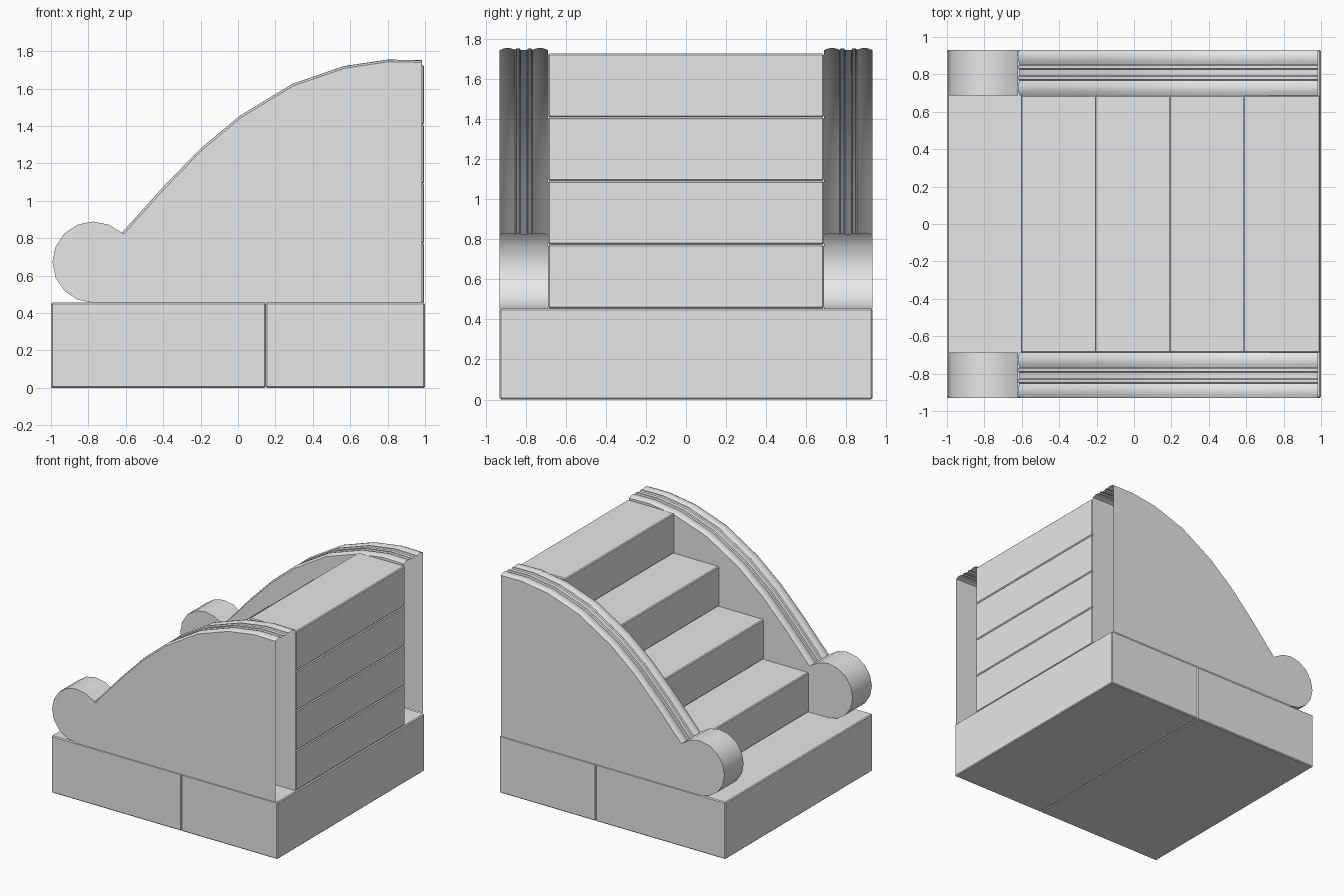
import bpy, bmesh, math
from mathutils import Vector

if "Cube" in bpy.data.objects:
    bpy.data.objects.remove(bpy.data.objects["Cube"], do_unlink=True)

GREY = (0.8, 0.8, 0.8, 1)
stone = bpy.data.materials.new("grey_stone")
stone.use_nodes = True
stone.diffuse_color = GREY
stone.node_tree.nodes["Principled BSDF"].inputs["Base Color"].default_value = GREY


def finish(name, bm):
    mesh = bpy.data.meshes.new(name)
    bm.to_mesh(mesh)
    bm.free()
    mesh.materials.append(stone)
    obj = bpy.data.objects.new(name, mesh)
    bpy.context.collection.objects.link(obj)
    return obj


def block(name, low, high):
    """Box between two corners, with slightly chamfered edges."""
    bm = bmesh.new()
    bmesh.ops.create_cube(bm, size=1)
    low, high = Vector(low), Vector(high)
    for v in bm.verts:
        v.co = (low + high) / 2 + v.co * (high - low)
    obj = finish(name, bm)
    bevel = obj.modifiers.new("chamfer", "BEVEL")
    bevel.width = 0.007
    bevel.segments = 1
    return obj


# Base blocks
BASE = 0.455
block("lower_base", (-1, -0.93, 0), (0.148, 0.93, BASE))
block("upper_base", (0.148, -0.93, 0), (1, 0.93, BASE))

# Stacked steps, each one shorter than the one below
RISE, RUN = 0.318, 0.396
for i in range(4):
    block(f"step_{i + 1}", (-0.605 + RUN * i, -0.688, BASE + RISE * i),
          (0.995, 0.688, BASE + RISE * (i + 1)))

# Side wall outline: curved rail, then the round scroll at its foot
ARCH = [Vector(p) for p in ((0.985, 1.752), (0.80, 1.755), (0.565, 1.72), (0.29, 1.625),
                            (0.01, 1.455), (-0.2, 1.28), (-0.4, 1.075), (-0.62, 0.83))]
CENTRE, RADIUS = Vector((-0.775, 0.672)), 0.217
SCROLL = [ARCH[-1]] + [CENTRE + RADIUS * Vector((math.cos(a), math.sin(a)))
                       for a in (math.radians(67.5 + 22.5 * k) for k in range(10))]

# Moulding across the rail: distance from the inner face, and depth below the crest
HALF = [(0, 0.012), (0.02, 0.003), (0.04, 0), (0.06, 0.003), (0.078, 0.01),
        (0.084, 0.002), (0.1, 0.002), (0.106, 0.01)]
WIDTH = 0.243
SECTION = HALF + [(WIDTH - d, h) for d, h in reversed(HALF)]
INNER = 0.688


def sunk(i, depth):
    """Rail point moved inward from the crest."""
    t = (ARCH[min(i + 1, len(ARCH) - 1)] - ARCH[max(i - 1, 0)]).normalized()
    if i == 0:
        return ARCH[0] - Vector((0, depth))
    return ARCH[i] + depth * Vector((-t.y, t.x))


def side_wall(name, side):
    bm = bmesh.new()

    def row(points, y):
        return [bm.verts.new((p.x, side * y, p.y)) for p in points]

    def skin(a, b):
        for k in range(len(a) - 1):
            bm.faces.new((a[k], a[k + 1], b[k + 1], b[k]))

    rail = [row([sunk(i, h) for i in range(len(ARCH))], INNER + d) for d, h in SECTION]
    for a, b in zip(rail, rail[1:]):
        skin(a, b)
    scroll = [row(SCROLL, y) for y in (INNER, INNER + WIDTH)]
    skin(*scroll)
    # Flat faces; the tall end stays open
    for top, curl, y in ((rail[0], scroll[0], INNER), (rail[-1], scroll[1], INNER + WIDTH)):
        foot = bm.verts.new((ARCH[0].x, side * y, BASE))
        bm.faces.new(top + curl + [foot])
    bmesh.ops.recalc_face_normals(bm, faces=bm.faces)
    # Outward direction is the same as the crest facing up
    bm.faces.ensure_lookup_table()
    if bm.faces[0].normal.z < 0:
        bmesh.ops.reverse_faces(bm, faces=bm.faces)
    obj = finish(name, bm)
    bpy.ops.object.select_all(action="DESELECT")
    obj.select_set(True)
    bpy.context.view_layer.objects.active = obj
    bpy.ops.object.shade_smooth_by_angle(angle=math.radians(30))


side_wall("front_side_wall", -1)
side_wall("back_side_wall", 1)
